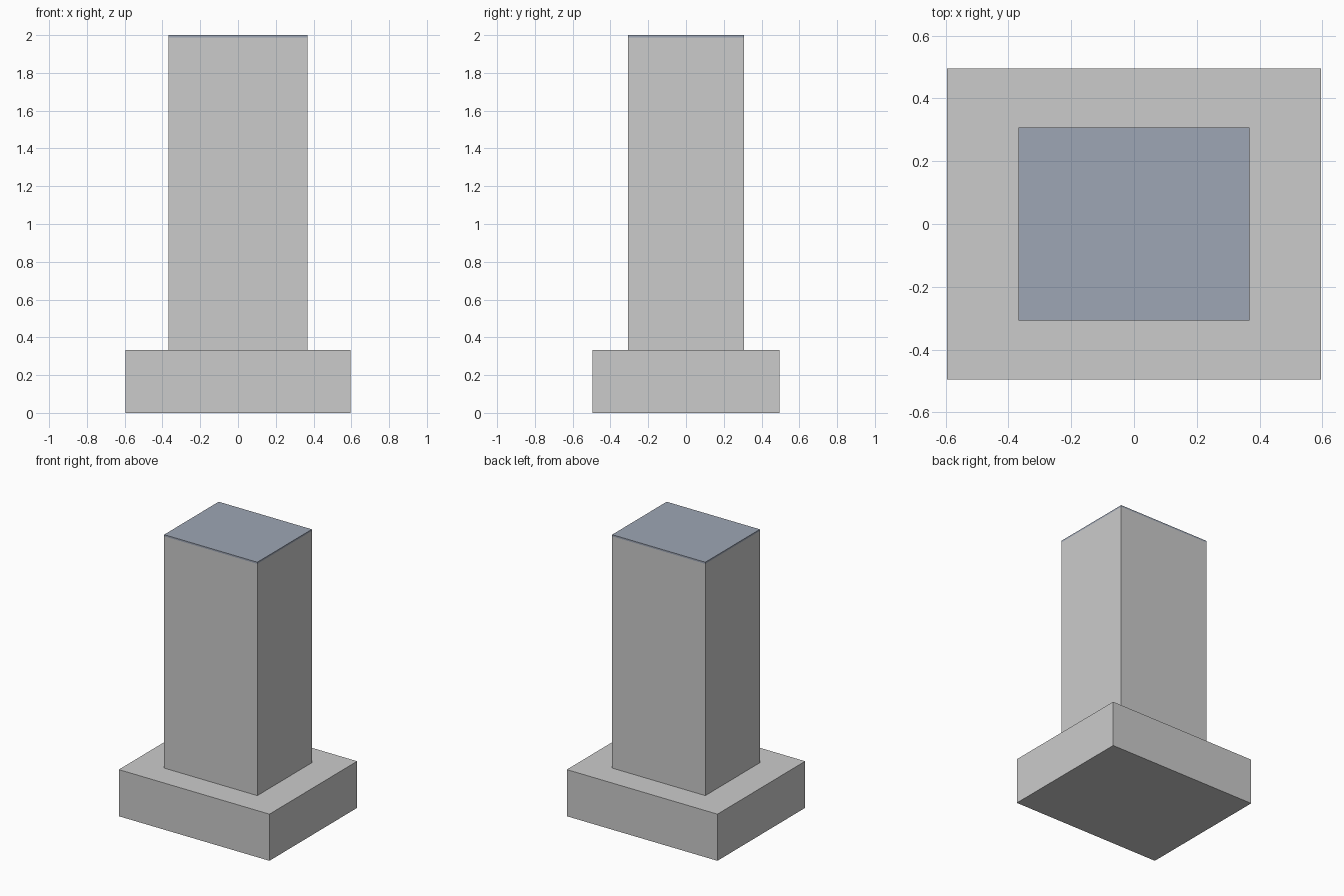
import bpy

if "Cube" in bpy.data.objects:
    bpy.data.objects.remove(bpy.data.objects["Cube"])

def box(name, width, depth, z0, z1):
    bpy.ops.mesh.primitive_cube_add(size=1, location=(0, 0, (z0 + z1) / 2))
    ob = bpy.context.object
    ob.name = name
    ob.scale = (width, depth, z1 - z0)
    bpy.ops.object.transform_apply(location=False, rotation=False, scale=True)
    return ob

# Wide plinth and tall column
box("base", 1.19, 0.99, 0.0, 0.333)
box("column", 0.736, 0.615, 0.333, 1.988)

# Thin blue-grey plate on top
cap = box("top_plate", 0.736, 0.615, 1.988, 2.0)
mat = bpy.data.materials.new("blue_grey")
mat.diffuse_color = (0.34, 0.38, 0.46, 1)
mat.use_nodes = True
mat.node_tree.nodes["Principled BSDF"].inputs["Base Color"].default_value = mat.diffuse_color
cap.data.materials.append(mat)
